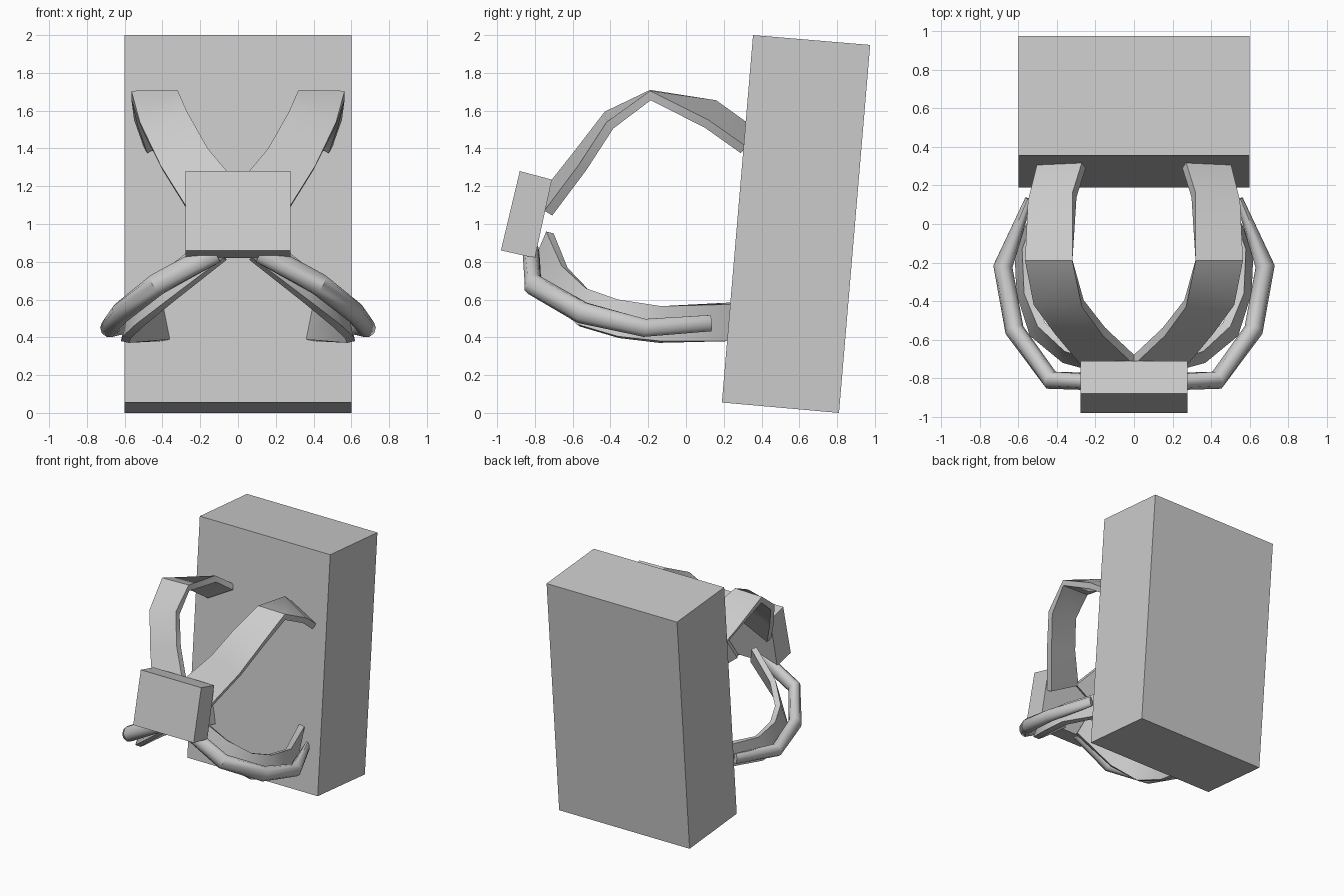
import bpy, bmesh, math
from mathutils import Vector

if "Cube" in bpy.data.objects:
    bpy.data.objects.remove(bpy.data.objects["Cube"])


def make_object(name, rings, mirror=False, smooth=False):
    """Skin a list of equal cross-section rings into a closed solid."""
    bm = bmesh.new()
    vr = [[bm.verts.new(p) for p in r] for r in rings]
    n = len(vr[0])
    for a, b in zip(vr, vr[1:]):
        for i in range(n):
            j = (i + 1) % n
            bm.faces.new((a[i], a[j], b[j], b[i]))
    bm.faces.new(vr[0])
    bm.faces.new(vr[-1])
    bmesh.ops.recalc_face_normals(bm, faces=bm.faces)
    me = bpy.data.meshes.new(name)
    bm.to_mesh(me)
    bm.free()
    ob = bpy.data.objects.new(name, me)
    bpy.context.collection.objects.link(ob)
    if smooth:
        bpy.ops.object.select_all(action='DESELECT')
        ob.select_set(True)
        bpy.context.view_layer.objects.active = ob
        bpy.ops.object.shade_smooth_by_angle(angle=math.radians(45))
    if mirror:
        ob.modifiers.new("Mirror", 'MIRROR')
    return ob


def block(name, half_width, profile):
    """Box from a side profile (y, z), extruded across x."""
    make_object(name, [[(x, y, z) for y, z in profile]
                       for x in (-half_width, half_width)])


def tangent(pts, i):
    return (pts[min(i + 1, len(pts) - 1)] - pts[max(i - 1, 0)]).normalized()


def strap(name, edge_a, edge_b, thickness):
    """Flat band between two outer edges, thickened toward the wearer."""
    A, B = [Vector(p) for p in edge_a], [Vector(p) for p in edge_b]
    mid = [(a + b) / 2 for a, b in zip(A, B)]
    core = Vector((0, 0, 1.0))
    rings = []
    for i, (a, b) in enumerate(zip(A, B)):
        nrm = tangent(mid, i).cross(b - a).normalized() * thickness
        if nrm.dot(core - mid[i]) < 0:
            nrm = -nrm
        rings.append([a, b, b + nrm, a + nrm])
    make_object(name, rings, mirror=True, smooth=True)


def tube(name, path, radii, sides=10):
    pts = [Vector(p) for p in path]
    rings = []
    for i, p in enumerate(pts):
        t = tangent(pts, i)
        u = t.cross(Vector((0, 0, 1))).normalized()
        v = u.cross(t)
        ru, rv = radii[i]
        rings.append([p + u * ru * math.cos(k * math.tau / sides)
                      + v * rv * math.sin(k * math.tau / sides)
                      for k in range(sides)])
    make_object(name, rings, mirror=True, smooth=True)


# Leaning main pack and chest buckle
block("pack_body", 0.6, [(0.355, 2.0), (0.975, 1.948), (0.81, 0.0), (0.19, 0.055)])
block("chest_buckle", 0.278, [(-0.88, 1.28), (-0.71, 1.235), (-0.80, 0.82), (-0.98, 0.86)])

# Shoulder straps: inner edge, outer edge
strap("shoulder_strap",
      [(0.27, 0.32, 1.54), (0.32, 0.16, 1.655), (0.32, -0.19, 1.71),
       (0.27, -0.43, 1.595), (0.16, -0.58, 1.40), (0.0, -0.73, 1.21)],
      [(0.50, 0.32, 1.41), (0.55, 0.12, 1.55), (0.565, -0.19, 1.705),
       (0.52, -0.42, 1.54), (0.41, -0.57, 1.31), (0.26, -0.75, 1.07)], 0.05)

# Waist belts: top edge, bottom edge
strap("waist_belt",
      [(0.44, 0.25, 0.575), (0.58, -0.13, 0.565), (0.57, -0.36, 0.60),
       (0.50, -0.53, 0.66), (0.36, -0.66, 0.78), (0.13, -0.74, 0.96)],
      [(0.40, 0.24, 0.38), (0.62, -0.13, 0.38), (0.61, -0.36, 0.405),
       (0.54, -0.58, 0.47), (0.37, -0.72, 0.60), (0.08, -0.80, 0.82)], 0.045)

# Rounded padding outside each waist belt
tube("belt_padding",
     [(0.545, 0.13, 0.475), (0.68, -0.22, 0.45), (0.62, -0.55, 0.53),
      (0.43, -0.81, 0.68), (0.12, -0.82, 0.85)],
     [(0.02, 0.045), (0.05, 0.05), (0.05, 0.06), (0.05, 0.06), (0.045, 0.06)])
